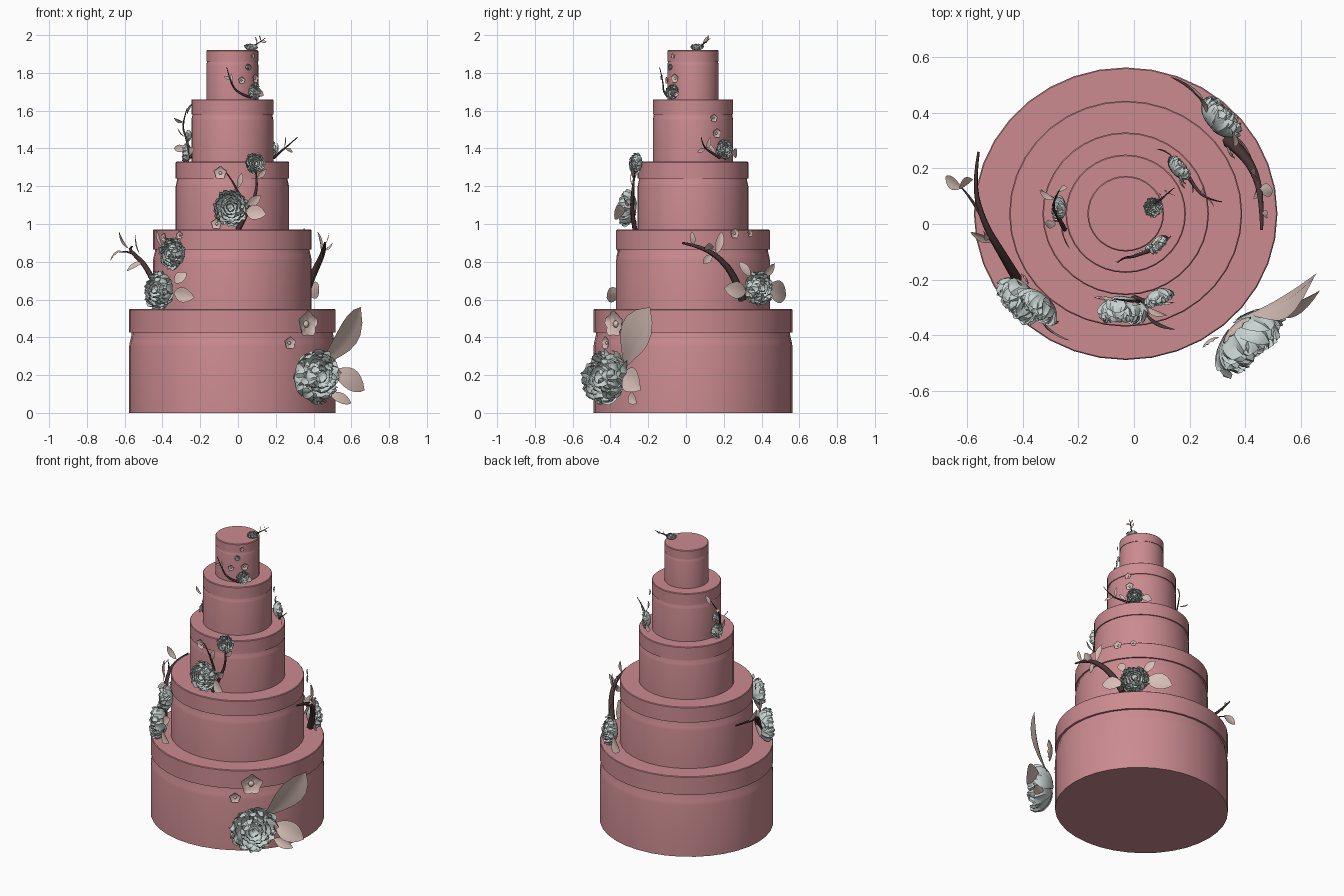
import bpy, math, random
from math import sin, cos, pi
from mathutils import Vector as V

random.seed(4)
AX, AY = -0.03, 0.037          # cake axis

def mat(name, c):
    m = bpy.data.materials.new(name)
    m.diffuse_color = (*c, 1)
    return m

PINK = mat("pink_icing", (0.60, 0.26, 0.28))
GREY = mat("grey_petal", (0.58, 0.66, 0.64))
CREAM = mat("cream_leaf", (0.68, 0.52, 0.47))
BARK = mat("dark_bark", (0.07, 0.035, 0.035))

def add_mesh(name, verts, faces, m):
    me = bpy.data.meshes.new(name)
    me.from_pydata([tuple(v) for v in verts], [], faces)
    me.materials.append(m)
    ob = bpy.data.objects.new(name, me)
    bpy.context.collection.objects.link(ob)
    bpy.ops.object.select_all(action='DESELECT')
    ob.select_set(True)
    bpy.context.view_layer.objects.active = ob
    bpy.ops.object.shade_smooth_by_angle(angle=math.radians(35))
    return ob

def grid(verts, faces, nu, nv, f):
    """Append an open (nu x nv) grid patch of f(u, v), u and v in 0..1."""
    b = len(verts)
    verts += [f(i / nu, j / nv) for j in range(nv + 1) for i in range(nu + 1)]
    for j in range(nv):
        for i in range(nu):
            a = b + j * (nu + 1) + i
            faces.append((a, a + 1, a + nu + 2, a + nu + 1))

def out(p):
    return V((p[0] - AX, p[1] - AY, 0)).normalized()

# cake tiers: lathe with a concave groove under a straight lid
def tier(name, rx, ry, z0, seam, z1, n=36):
    k = rx / 0.55
    prof = [(1, z0), (1, seam - 0.075 * k), (0.992, seam - 0.05 * k), (0.978, seam - 0.02 * k),
            (0.974, seam), (1, seam), (1, z1 - 0.004), (1 - 0.004 / rx, z1)]
    vs = [(AX + rx * s * cos(2 * pi * i / n), AY + ry * s * sin(2 * pi * i / n), z)
          for s, z in prof for i in range(n)]
    fs = [(j * n + i, j * n + (i + 1) % n, (j + 1) * n + (i + 1) % n, (j + 1) * n + i)
          for j in range(len(prof) - 1) for i in range(n)]
    fs += [tuple(reversed(range(n))), tuple(range((len(prof) - 1) * n, len(prof) * n))]
    add_mesh(name, vs, fs, PINK)

tier("tier_1", 0.547, 0.527, 0.0, 0.425, 0.55)
tier("tier_2", 0.42, 0.407, 0.55, 0.865, 0.97)
tier("tier_3", 0.30, 0.293, 0.97, 1.24, 1.33)
tier("tier_4", 0.217, 0.213, 1.33, 1.58, 1.66)
tier("tier_5", 0.138, 0.136, 1.66, 1.86, 1.92)

# ruffled rose: nested cupped petals on shrinking bowls
def rose(name, c, r, d=None):
    q = (d or out(c) + V((0, 0, 0.08))).normalized().to_track_quat('Z', 'Y')
    vs, fs = [], []
    # bowl radius, centre height, end angle, petal count
    for R, zc, a1, n in [(1.0, 0.05, 1.75, 7), (0.92, 0.06, 2.0, 7), (0.78, 0.1, 2.1, 7),
                         (0.6, 0.14, 2.25, 6), (0.42, 0.2, 2.3, 5), (0.24, 0.25, 2.4, 4)]:
        for k in range(n):
            ph = 2 * pi * k / n + R * 9 + random.uniform(-.15, .15)
            rr = R * random.uniform(0.9, 1.04)
            am = a1 * random.uniform(0.9, 1.06)
            wob = random.uniform(0, 6)
            def f(u, v):
                t = 2 * u - 1
                a = 0.15 + (am - 0.15) * v * (1 - 0.16 * t * t)
                rad = rr * (1 + 0.07 * v * sin(7 * t + wob) + 0.06 * t * v)
                w = 1.3 * pi / n * (0.55 + 0.45 * sin(pi * min(v * 0.85 + 0.1, 1)))
                p = V((rad * sin(a) * cos(ph + t * w), rad * sin(a) * sin(ph + t * w),
                       zc - 0.68 * rad * cos(a)))
                return V(c) + q @ (p * r)
            grid(vs, fs, 6, 6, f)
    add_mesh(name, vs, fs, GREY)

# five-petal blossom with a button centre
def blossom(name, c, r, d=None):
    n = d or out(c)
    q = n.to_track_quat('Z', 'Y')
    o = V(c) + n * 0.008
    vs, fs = [], []
    for k in range(5):
        ph = 2 * pi * k / 5 + 0.3
        def f(u, v):
            t = 2 * u - 1
            w = 0.58 * sin(pi * (0.12 + 0.74 * v)) * t
            x = v * (1 - 0.15 * t * t)
            p = V((x * cos(ph) - w * sin(ph), x * sin(ph) + w * cos(ph), 0.3 * v * v + 0.1 * t * t))
            return o + q @ (p * r)
        grid(vs, fs, 4, 4, f)
    grid(vs, fs, 10, 4, lambda u, v: o + q @ (V((0.26 * sin(v * pi / 2) * cos(2 * pi * u),
         0.26 * sin(v * pi / 2) * sin(2 * pi * u), 0.1 + 0.2 * cos(v * pi / 2))) * r))
    add_mesh(name, vs, fs, CREAM)

# pointed, slightly folded and arched leaf from a to b
def leaf(name, a, b, w, blunt=1.0):
    a, b = V(a), V(b)
    n = out((a + b) / 2)
    side = (b - a).cross(n).normalized()
    n = side.cross(b - a).normalized()
    L = (b - a).length
    def f(u, v):
        t = 2 * u - 1
        h = w * 0.5 * sin(pi * v ** blunt) ** 0.8 if 0 < v < 1 else 0
        return a + (b - a) * v + side * t * h + n * (0.2 * h * abs(t) + 0.06 * L * sin(pi * v))
    vs, fs = [], []
    grid(vs, fs, 4, 8, f)
    add_mesh(name, vs, fs, CREAM)

# tapered branch
def branch(name, pts, r):
    cu = bpy.data.curves.new(name, 'CURVE')
    cu.dimensions = '3D'
    cu.bevel_depth, cu.bevel_resolution, cu.use_fill_caps = r, 1, True
    s = cu.splines.new('NURBS')
    s.points.add(len(pts) - 1)
    for i, p in enumerate(pts):
        s.points[i].co = (*p, 1)
        s.points[i].radius = 1 - 0.75 * i / (len(pts) - 1)
    s.order_u, s.use_endpoint_u, s.resolution_u = 3, True, 4
    cu.materials.append(BARK)
    bpy.context.collection.objects.link(bpy.data.objects.new(name, cu))

def leaves(name, items):
    for i, it in enumerate(items):
        leaf(f"{name}_{i + 1}", *it)

def blossoms(name, items):
    for i, (c, r) in enumerate(items):
        blossom(f"{name}_{i + 1}", c, r)

# tier 1 spray, front right
rose("large_rose", (0.415, -0.43, 0.19), 0.15)
leaves("large_leaf", [((0.40, -0.33, 0.22), (0.65, -0.19, 0.56), 0.19, 1.6),
                      ((0.50, -0.32, 0.22), (0.67, -0.24, 0.12), 0.13),
                      ((0.48, -0.30, 0.10), (0.60, -0.26, 0.05), 0.06)])
blossoms("front_blossom", [((0.35, -0.36, 0.47), 0.072), ((0.265, -0.41, 0.37), 0.036)])

# tier 2 spray, front left
rose("left_rose_lower", (-0.42, -0.28, 0.65), 0.105)
rose("left_rose_upper", (-0.35, -0.30, 0.845), 0.082)
branch("left_branch", [(-0.42, -0.2, 0.64), (-0.48, -0.1, 0.77), (-0.54, 0.0, 0.83),
                       (-0.58, 0.14, 0.87), (-0.56, 0.26, 0.88)], 0.018)
branch("left_twig", [(-0.55, 0.03, 0.84), (-0.59, 0.1, 0.86), (-0.63, 0.14, 0.85)], 0.007)
leaves("left_leaf", [((-0.62, 0.13, 0.86), (-0.68, 0.17, 0.80), 0.05),
                     ((-0.58, 0.16, 0.87), (-0.63, 0.13, 0.96), 0.04),
                     ((-0.52, -0.05, 0.84), (-0.54, -0.03, 0.95), 0.035),
                     ((-0.50, -0.06, 0.80), (-0.59, -0.03, 0.75), 0.04),
                     ((-0.34, -0.34, 0.64), (-0.23, -0.42, 0.61), 0.08),
                     ((-0.34, -0.33, 0.69), (-0.27, -0.35, 0.74), 0.06),
                     ((-0.40, -0.22, 0.88), (-0.43, -0.18, 0.97), 0.03)])
blossoms("left_blossom", [((-0.30, -0.28, 0.94), 0.022), ((-0.38, -0.19, 0.93), 0.025)])

# tier 2 spray, back right
rose("back_rose", (0.315, 0.385, 0.66), 0.095)
branch("back_branch", [(0.34, 0.30, 0.60), (0.39, 0.26, 0.72), (0.44, 0.18, 0.82),
                       (0.46, 0.08, 0.88), (0.46, -0.02, 0.90)], 0.024)
leaves("back_leaf", [((0.26, 0.42, 0.66), (0.13, 0.53, 0.62), 0.12),
                     ((0.26, 0.40, 0.72), (0.22, 0.47, 0.79), 0.05),
                     ((0.36, 0.32, 0.64), (0.43, 0.20, 0.66), 0.09),
                     ((0.35, 0.34, 0.72), (0.36, 0.28, 0.80), 0.05),
                     ((0.45, 0.12, 0.86), (0.50, 0.12, 0.90), 0.05),
                     ((0.46, 0.04, 0.89), (0.48, 0.03, 0.96), 0.03),
                     ((0.44, 0.16, 0.84), (0.42, 0.19, 0.96), 0.045),
                     ((0.44, 0.14, 0.84), (0.43, 0.09, 0.79), 0.04)])
blossoms("back_blossom", [((0.335, 0.25, 0.95), 0.028), ((0.28, 0.33, 0.95), 0.02)])

# tier 3 spray, front
rose("middle_rose", (-0.04, -0.32, 1.085), 0.095)
rose("middle_rose_small", (0.09, -0.27, 1.32), 0.055)
branch("middle_branch", [(0.0, -0.27, 0.97), (0.06, -0.29, 1.08), (0.11, -0.28, 1.20),
                         (0.09, -0.27, 1.30)], 0.014)
branch("middle_twig", [(0.02, -0.28, 1.10), (0.0, -0.28, 1.20), (-0.07, -0.27, 1.28)], 0.008)
leaves("middle_leaf", [((0.04, -0.32, 1.07), (0.15, -0.38, 1.05), 0.08),
                       ((0.05, -0.30, 1.10), (0.12, -0.33, 1.15), 0.05),
                       ((0.0, -0.28, 1.19), (0.02, -0.29, 1.27), 0.03),
                       ((0.10, -0.28, 1.24), (0.15, -0.28, 1.29), 0.03)])
blossoms("middle_blossom", [((-0.09, -0.255, 1.27), 0.035), ((-0.11, -0.255, 1.0), 0.03)])

# tier 4 spray, left
rose("small_left_rose", (-0.275, 0.055, 1.375), 0.05)
rose("small_left_bud", (-0.265, 0.05, 1.465), 0.032)
branch("small_left_branch", [(-0.25, -0.02, 1.35), (-0.27, 0.02, 1.45), (-0.30, 0.07, 1.52),
                             (-0.27, 0.12, 1.61)], 0.009)
leaves("small_left_leaf", [((-0.29, 0.09, 1.54), (-0.34, 0.12, 1.56), 0.03),
                           ((-0.27, 0.12, 1.58), (-0.24, 0.13, 1.64), 0.025),
                           ((-0.28, 0.0, 1.46), (-0.32, 0.0, 1.51), 0.03),
                           ((-0.26, 0.0, 1.37), (-0.23, -0.09, 1.40), 0.045),
                           ((-0.27, 0.09, 1.40), (-0.34, 0.13, 1.40), 0.04)])

# tier 4 spray, back right
rose("small_back_rose", (0.165, 0.205, 1.395), 0.053)
branch("small_back_branch", [(0.19, 0.18, 1.35), (0.22, 0.13, 1.38), (0.26, 0.09, 1.41),
                             (0.315, 0.08, 1.46)], 0.008)
leaves("small_back_leaf", [((0.14, 0.24, 1.38), (0.08, 0.27, 1.37), 0.05),
                           ((0.25, 0.10, 1.40), (0.29, 0.06, 1.38), 0.022),
                           ((0.24, 0.11, 1.40), (0.25, 0.13, 1.46), 0.022),
                           ((0.20, 0.16, 1.37), (0.21, 0.11, 1.43), 0.02)])
blossoms("small_back_blossom", [((0.16, 0.14, 1.56), 0.022), ((0.16, 0.155, 1.48), 0.026)])

# tier 5 spray, front
rose("upper_rose", (0.09, -0.075, 1.70), 0.042)
rose("upper_bud_low", (0.055, -0.085, 1.83), 0.016)
branch("upper_branch", [(0.07, -0.09, 1.67), (0.0, -0.12, 1.69), (-0.04, -0.12, 1.75),
                        (-0.06, -0.14, 1.83)], 0.007)
leaves("upper_leaf", [((-0.04, -0.125, 1.77), (-0.075, -0.135, 1.78), 0.018),
                      ((-0.03, -0.12, 1.74), (-0.04, -0.12, 1.80), 0.016),
                      ((0.10, -0.06, 1.70), (0.135, -0.04, 1.68), 0.035)])
blossoms("upper_blossom", [((0.015, -0.09, 1.76), 0.02), ((0.08, -0.05, 1.77), 0.025),
                           ((0.07, -0.06, 1.89), 0.014)])

# topper lying on the top lid
rose("top_rose", (0.07, 0.06, 1.94), 0.034, V((0.1, -0.1, 1)))
branch("top_branch", [(0.07, 0.07, 1.93), (0.10, 0.09, 1.955), (0.12, 0.11, 1.965),
                      (0.145, 0.13, 1.985)], 0.005)
leaves("top_leaf", [((0.10, 0.09, 1.955), (0.09, 0.11, 1.99), 0.014),
                    ((0.12, 0.11, 1.97), (0.11, 0.12, 2.0), 0.012),
                    ((0.12, 0.11, 1.965), (0.15, 0.10, 1.965), 0.014)])
